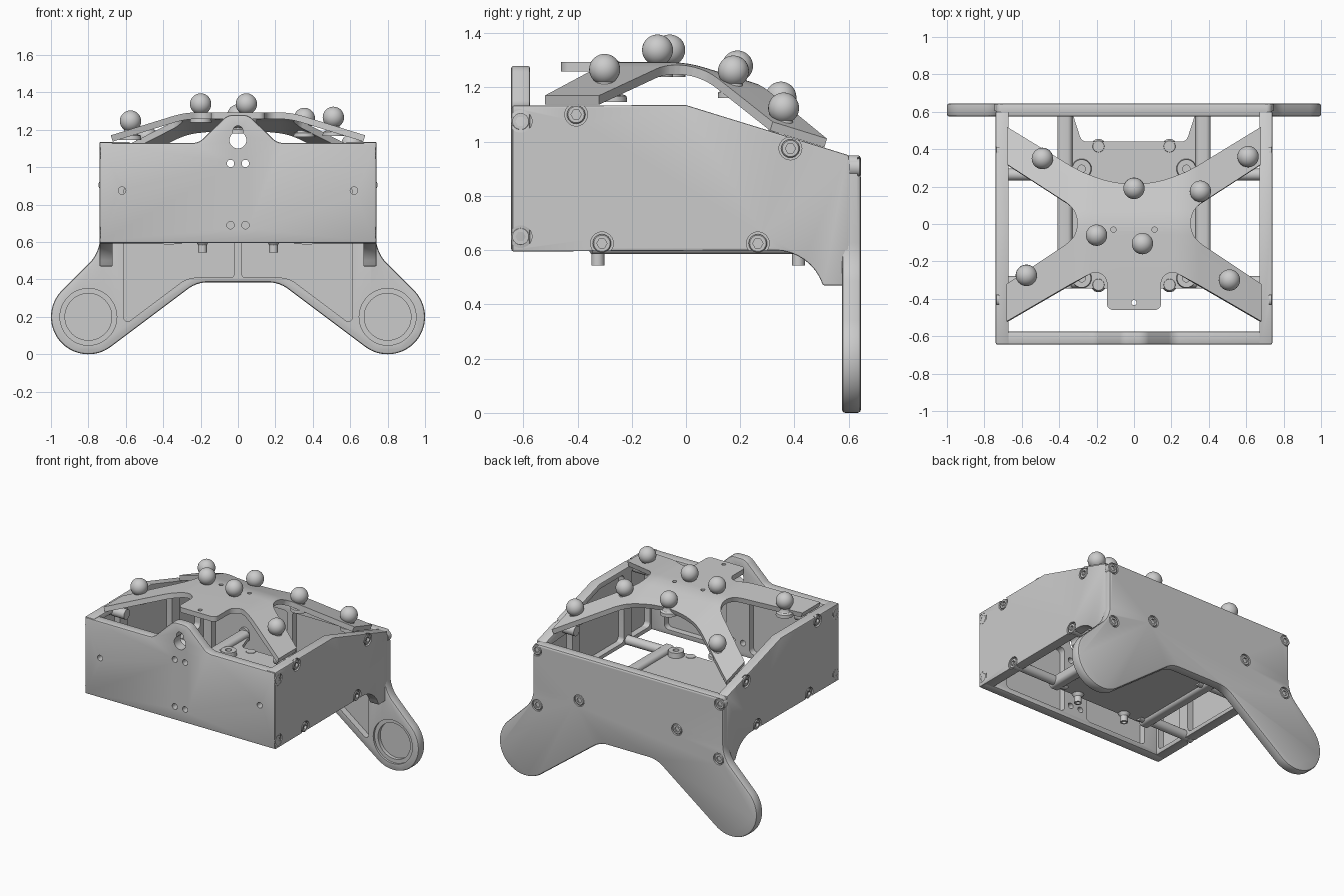
import bpy, bmesh, math
from mathutils import Vector

if "Cube" in bpy.data.objects:
    bpy.data.objects.remove(bpy.data.objects["Cube"])


def fillet(pts, n=8):
    """Round the corners of a 2D polygon given as (u, v[, radius])."""
    out = []
    for i, q in enumerate(pts):
        p, r = Vector(q[:2]), (q[2] if len(q) > 2 else 0)
        if r == 0:
            out.append(tuple(p))
            continue
        d1 = (Vector(pts[i - 1][:2]) - p).normalized()
        d2 = (Vector(pts[(i + 1) % len(pts)][:2]) - p).normalized()
        half = d1.angle(d2) / 2
        c = p + (d1 + d2).normalized() * (r / math.sin(half))
        t = r / math.tan(half)
        a, b = p + d1 * t - c, p + d2 * t - c
        sweep = math.atan2(a.x * b.y - a.y * b.x, a.dot(b))
        for k in range(n + 1):
            w = sweep * k / n
            out.append((c.x + a.x * math.cos(w) - a.y * math.sin(w),
                        c.y + a.x * math.sin(w) + a.y * math.cos(w)))
    return out


def mir(half):
    return half + [(-q[0],) + tuple(q[1:]) for q in reversed(half) if q[0] > 1e-6]


def circ(u, v, r, n=32):
    return [(u + r * math.cos(2 * math.pi * i / n), v + r * math.sin(2 * math.pi * i / n)) for i in range(n)]


def rect(u0, v0, u1, v1, r=0.03):
    return fillet([(u0, v0, r), (u1, v0, r), (u1, v1, r), (u0, v1, r)], 5)


def finish(name, bm):
    bmesh.ops.recalc_face_normals(bm, faces=bm.faces)
    me = bpy.data.meshes.new(name)
    bm.to_mesh(me)
    bm.free()
    ob = bpy.data.objects.new(name, me)
    bpy.context.collection.objects.link(ob)
    return ob


def apply(ob, kind, **kw):
    m = ob.modifiers.new(kind, kind)
    for k, v in kw.items():
        setattr(m, k, v)
    bpy.context.view_layer.objects.active = ob
    bpy.ops.object.modifier_apply(modifier=m.name)


def prism(name, outlines, axis, lo, hi, bevel=0):
    """Extrude one or more outlines along an axis."""
    place = {'x': lambda u, v, w: (w, u, v), 'y': lambda u, v, w: (u, w, v), 'z': lambda u, v, w: (u, v, w)}[axis]
    bm = bmesh.new()
    for pts in outlines:
        a = [bm.verts.new(place(u, v, lo)) for u, v in pts]
        b = [bm.verts.new(place(u, v, hi)) for u, v in pts]
        bm.faces.new(a)
        bm.faces.new(b[::-1])
        for i in range(len(pts)):
            bm.faces.new((a[i - 1], a[i], b[i], b[i - 1]))
    ob = finish(name, bm)
    if bevel:
        apply(ob, 'BEVEL', width=bevel, segments=2, limit_method='ANGLE', angle_limit=math.radians(40))
    return ob


def cut(ob, outlines, axis, lo, hi):
    c = prism("cutter", outlines, axis, lo, hi)
    c.hide_render = True
    apply(ob, 'BOOLEAN', operation='DIFFERENCE', solver='EXACT', object=c)
    bpy.data.objects.remove(c)


def lathe(name, prof, loc, axis=(0, 0, 1), n=24, closed=False):
    """Spin (radius, height[, hex]) about an axis; hex rings are six-sided."""
    rot = Vector(axis).to_track_quat('Z', 'Y')
    bm = bmesh.new()
    rings = []
    for p in prof:
        ring = []
        for i in range(n):
            a = 2 * math.pi * i / n
            r = p[0] * (math.cos(math.pi / 6) / math.cos(a % (math.pi / 3) - math.pi / 6) if len(p) > 2 else 1)
            ring.append(bm.verts.new(rot @ Vector((r * math.cos(a), r * math.sin(a), p[1])) + Vector(loc)))
        rings.append(ring)
    for A, B in zip(rings, rings[1:] + (rings[:1] if closed else [])):
        for i in range(n):
            bm.faces.new((A[i - 1], A[i], B[i], B[i - 1]))
    if not closed:
        bm.faces.new(rings[0])
        bm.faces.new(rings[-1])
    return finish(name, bm)


def bolt(loc, axis):
    lathe("socket_bolt", [(.034, -.04), (.034, -.004), (.03, 0), (.019, 0, 1), (.019, -.02, 1)], loc, axis)


# Back plate with two round-ended legs
arc = [(.8 + .2 * math.cos(a), .2 + .2 * math.sin(a)) for a in
       [math.radians(45 - 172 * i / 32) for i in range(33)]]
back = prism("back_plate", [fillet(mir([(.738, .95, .03), (.738, .544, .2)] + arc + [(.22, .385, .18)]))],
             'y', .575, .645, .012)
pocket = [(.02, .41, .02), (.27, .41, .15), (.61, .155, .02), (.61, .9, .03), (.02, .9, .02)]
cut(back, [fillet(pocket), fillet([(-q[0],) + q[1:] for q in pocket])], 'y', .5, .62)
cut(back, [circ(s * .8, .2, .152, 48) for s in (1, -1)], 'y', .5, .615)
back_bolts = [(s * x, z) for s in (1, -1) for x, z in ((.705, .52), (.38, .64), (.712, .905))]
cut(back, [circ(x, z, .04) for x, z in back_bolts], 'y', .633, .7)
for x, z in back_bolts:
    bolt((x, .643, z), (0, 1, 0))
for s in (1, -1):
    lathe("leg_ring", [(.153, .59), (.125, .59), (.125, .617), (.153, .617)], (s * .8, 0, .2), (0, 1, 0), 48, True)

# Front plate with hanging tab and keyhole
front = prism("front_plate", [fillet(mir([(.738, .595), (.738, 1.13), (.21, 1.13, .08), (.055, 1.28, .08)]))],
              'y', -.645, -.575, .01)
cut(front, [rect(a, .63, b, 1.09) for a, b in ((-.57, -.09), (.09, .57))], 'y', -.62, -.5)
cut(front, [circ(0, 1.145, .045)], 'y', -.7, -.5)
cut(front, [rect(-.026, 1.15, .026, 1.222, .025)], 'y', -.7, -.5)
cut(front, [circ(s * x, z, .02, 20) for s in (1, -1) for x, z in ((.04, 1.02), (.04, .69), (.62, .875))],
    'y', -.7, -.5)

# Side plates, hollowed inside, with recessed bolts
side = prism("side_plates", [fillet([(-.64, .595), (-.64, 1.133), (0, 1.135), (.6, .95), (.6, .47), (.505, .47),
                                     (.46, .6, .185)])], 'x', .67, .74, .008)
cut(side, [fillet([(-.56, .625, .03), (-.56, 1.1, .03), (-.35, 1.1, .03), (-.35, .625, .03)]),
           fillet([(-.27, .625, .03), (-.27, 1.1, .03), (0, 1.1), (.225, 1.03, .03), (.225, .625, .03)]),
           fillet([(.305, .625, .03), (.305, .93, .03), (.54, .92, .03), (.54, .625, .03)])], 'x', .6, .715)
side_bolts = [(-.61, 1.075), (-.405, 1.1), (-.61, .65), (-.31, .625), (.265, .625), (.385, .975)]
cut(side, [circ(y, z, .042) for y, z in side_bolts], 'x', .722, .8)
apply(side, 'MIRROR', use_mirror_merge=False)
for s in (1, -1):
    for y, z in side_bolts:
        bolt((s * .739, y, z), (s, 0, 0))


# Cross-shaped top bracket, bent down toward its arm ends
def ramp(t, w=.06):
    return 0 if t < -w else t if t > w else (t + w) ** 2 / (4 * w)


def top_z(x, y):
    return 1.258 - .31 * ramp(y) - .31 * ramp(abs(x) - .28)


bm = bmesh.new()
outline = fillet(mir([(0, .10, .6), (.67, .51), (.67, .31), (.19, 0, .13), (.67, -.32), (.67, -.52),
                      (.145, -.215, .06), (.145, -.46, .035)]), 12)
bm.faces.new([bm.verts.new((x, y, 0)) for x, y in outline])
for k in range(-3, 4):
    for co, no in (((.28 + k * .02, 0, 0), (1, 0, 0)), ((-.28 + k * .02, 0, 0), (1, 0, 0)),
                   ((0, k * .02, 0), (0, 1, 0))):
        bmesh.ops.bisect_plane(bm, geom=bm.verts[:] + bm.edges[:] + bm.faces[:], plane_co=co, plane_no=no)
bmesh.ops.triangulate(bm, faces=bm.faces)
bmesh.ops.recalc_face_normals(bm, faces=bm.faces)
up = sum(f.normal.z for f in bm.faces) > 0
for v in bm.verts:
    v.co.z = top_z(v.co.x, v.co.y)
bracket = finish("top_bracket", bm)
apply(bracket, 'SOLIDIFY', thickness=.035, offset=-1 if up else 1)
cut(bracket, [circ(x, y, .014, 16) for x, y in ((.11, -.03), (-.11, -.03), (0, -.42))], 'z', 1.1, 1.4)
for s in (1, -1):
    for y, z in ((-.405, 1.1), (.385, .975)):
        lathe("arm_boss", [(.034, .58), (.034, .68)], (0, y, z), (s, 0, 0))

# Ball markers on flared stems
R = .057
ball = [(.058, -.1), (.056, -.078), (.042, -.072), (.034, -.06)] + [
    (R * math.cos(a), R * math.sin(a)) for a in [math.radians(-54 + 143.5 * i / 18) for i in range(19)]]
for x, y in ((-.49, .35), (0, .19), (.61, .36), (.355, .175), (-.2, -.06), (.045, -.105), (-.575, -.275), (.51, -.3)):
    lathe("ball_marker", ball, (x, y, top_z(x, y) + .08), n=32)

# Floor plate, its rails, cross tubes, bosses and pegs
floor = prism("floor_plate", [fillet(mir([(.35, -.345), (.35, .58), (.325, .58), (.325, .44, .05)][:2]
                                         + [(.325, .58), (.28, .44, .04)]))], 'z', .605, .63)
pegs = [(s * .19, y) for s in (1, -1) for y in (-.325, .415)]
for s in (1, -1):
    prism("floor_rail", [rect(s * .37 - .04, .585, s * .37 + .04, .66, .025)], 'y', -.345, .6)
    for y in (-.31, .265):
        lathe("cross_tube", [(.032, .3), (.032, .7)], (0, y, .625), (s, 0, 0))
        lathe("floor_boss", [(.055, .0), (.05, .05), (.02, .05), (.02, .02)],
              (s * .28, y + (.03 if y > 0 else .02), .615))
for x, y in pegs:
    lathe("foot_peg", [(.014, .565), (.014, .543), (.024, .543), (.024, .585), (.04, .608), (.03, .634)], (x, y, 0))

# Smooth curved faces, keep edges crisp
for ob in bpy.context.collection.objects:
    ob.select_set(True)
    bpy.context.view_layer.objects.active = ob
bpy.ops.object.shade_smooth_by_angle(angle=math.radians(32))
